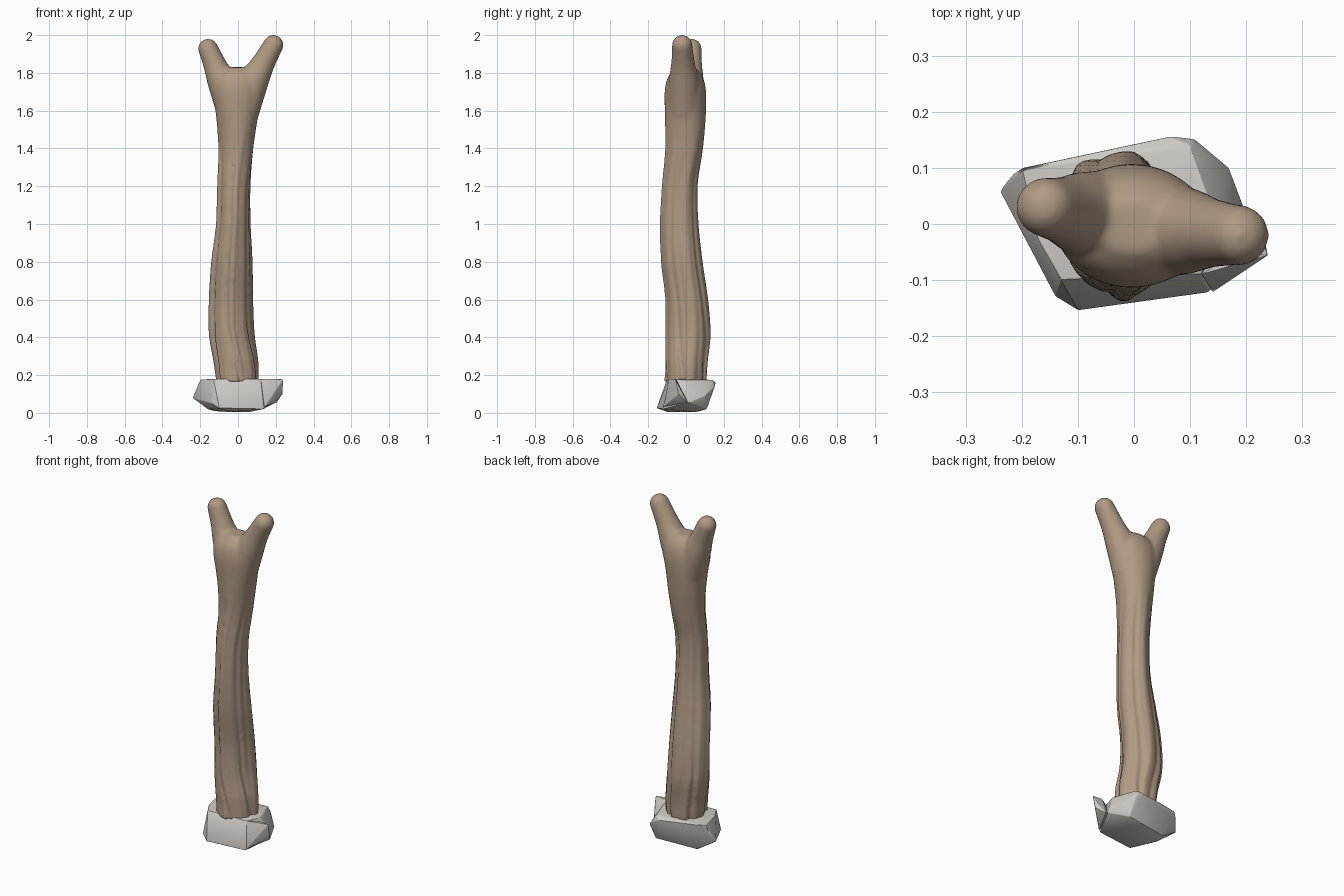
import bpy, bmesh, math
from mathutils import Vector

if "Cube" in bpy.data.objects:
    bpy.data.objects.remove(bpy.data.objects["Cube"])


def material(name, rgb):
    m = bpy.data.materials.new(name)
    m.diffuse_color = (*rgb, 1)
    m.use_nodes = True
    m.node_tree.nodes["Principled BSDF"].inputs["Base Color"].default_value = m.diffuse_color
    return m


def make_object(name, bm, mat):
    bmesh.ops.recalc_face_normals(bm, faces=bm.faces)
    me = bpy.data.meshes.new(name)
    bm.to_mesh(me)
    bm.free()
    ob = bpy.data.objects.new(name, me)
    bpy.context.collection.objects.link(ob)
    me.materials.append(mat)
    bpy.context.view_layer.objects.active = ob
    ob.select_set(True)
    return ob


def loft(bm, rings):
    loops = [[bm.verts.new(p) for p in r] for r in rings]
    n = len(loops[0])
    for a, b in zip(loops, loops[1:]):
        for i in range(n):
            bm.faces.new((a[i], a[(i + 1) % n], b[(i + 1) % n], b[i]))
    bm.faces.new(loops[0])
    bm.faces.new(loops[-1])


def spline(keys, t):
    # Catmull-Rom through rows of numbers, t in 0..len-1
    i = min(int(t), len(keys) - 2)
    f = t - i
    p = [keys[max(0, min(len(keys) - 1, i + k))] for k in (-1, 0, 1, 2)]
    return [0.5 * (2 * b + (c - a) * f + (2 * a - 5 * b + 4 * c - d) * f * f
                   + (3 * b - a - 3 * c + d) * f ** 3) for a, b, c, d in zip(*p)]


def fit(values, lo, hi):
    a, b = min(values), max(values)
    return [lo + (v - a) / (b - a) * (hi - lo) for v in values]


wood = material("wood", (0.43, 0.32, 0.23))
stone = material("stone", (0.62, 0.59, 0.56))

# trunk silhouette: z, x min, x max, y min, y max
TRUNK = [
    (0.165, -0.115, 0.11, -0.115, 0.108), (0.27, -0.13, 0.108, -0.11, 0.115),
    (0.42, -0.155, 0.088, -0.11, 0.13), (0.60, -0.155, 0.08, -0.11, 0.117),
    (0.80, -0.142, 0.077, -0.132, 0.088), (1.00, -0.117, 0.067, -0.138, 0.067),
    (1.20, -0.111, 0.066, -0.128, 0.062), (1.40, -0.104, 0.081, -0.11, 0.09),
    (1.58, -0.117, 0.108, -0.112, 0.105), (1.71, -0.14, 0.133, -0.112, 0.105),
    (1.785, -0.12, 0.12, -0.092, 0.085), (1.83, -0.06, 0.06, -0.05, 0.045)]

bm = bmesh.new()
N, STEPS = 120, 110
rings = []
for s in range(STEPS + 1):
    z, x0, x1, y0, y1 = spline(TRUNK, s / STEPS * (len(TRUNK) - 1))
    amp = max(0.0, min(1.0, (1.5 - z) / 0.25))     # grooves fade under the fork
    skew = 0.3 * max(0.0, min(1.0, (z - 0.15) / 0.3, (1.6 - z) / 0.4))
    xs, ys = [], []
    for k in range(N):
        a = 2 * math.pi * k / N
        lobes = 0.03 * math.sin(3 * a + 1.0 + 1.1 * z) + 0.03 * math.sin(7 * a - 1.6 * z)
        groove = 0.12 * abs(math.cos(2.5 * a + 0.8 * z + 0.5 * math.sin(3 * z))) ** 24
        groove += 0.05 * abs(math.cos(5.5 * a - 0.7 * z + 0.6 * math.sin(2.3 * z))) ** 12
        r = 1 + amp * (lobes - groove) + skew * math.cos(a - math.pi / 4) ** 3
        xs.append(r * math.cos(a))
        ys.append(r * math.sin(a))
    rings.append([(x, y, z) for x, y in zip(fit(xs, x0, x1), fit(ys, y0, y1))])
loft(bm, rings)

# two fork arms: x, y, z, radius, with rounded tips
ARMS = [
    [(0.03, -0.01, 1.60, 0.085), (0.085, -0.012, 1.76, 0.079),
     (0.135, -0.016, 1.855, 0.062), (0.187, -0.02, 1.947, 0.054)],
    [(-0.03, 0.01, 1.60, 0.085), (-0.088, 0.018, 1.76, 0.076),
     (-0.123, 0.024, 1.845, 0.061), (-0.158, 0.03, 1.928, 0.053)]]
for arm in ARMS:
    axis = (Vector(arm[-1][:3]) - Vector(arm[0][:3])).normalized()
    u = axis.cross(Vector((0, 1, 0))).normalized()
    v = axis.cross(u)
    rows = [spline(arm, t / 8 * 3) for t in range(9)]
    tip, tr = Vector(arm[-1][:3]), arm[-1][3]
    for k in range(1, 8):
        q = k / 8 * math.pi / 2
        rows.append([*(tip + axis * tr * math.sin(q)), tr * math.cos(q)])
    loft(bm, [[Vector(r[:3]) + r[3] * (u * math.cos(2 * math.pi * k / 32)
                                       + v * math.sin(2 * math.pi * k / 32))
               for k in range(32)] for r in rows])

post = make_object("forked_wooden_post", bm, wood)

# fuse trunk and arms, then soften mostly the fork
rm = post.modifiers.new("fuse", 'REMESH')
rm.mode = 'VOXEL'
rm.voxel_size = 0.008
rm.use_smooth_shade = True
bpy.ops.object.modifier_apply(modifier="fuse")
fork = post.vertex_groups.new(name="fork")
fork.add([p.index for p in post.data.vertices if p.co.z > 1.5], 1.0, 'REPLACE')
for name, count, group in (("soften_fork", 12, "fork"), ("soften", 2, "")):
    soft = post.modifiers.new(name, 'SMOOTH')
    soft.iterations = count
    soft.vertex_group = group
    bpy.ops.object.modifier_apply(modifier=name)
post.select_set(False)


def rock(name, points, bevel):
    b = bmesh.new()
    vs = [b.verts.new(p) for p in points]
    res = bmesh.ops.convex_hull(b, input=vs)
    bmesh.ops.delete(b, geom=[g for g in res["geom_interior"] if g.is_valid], context='VERTS')
    ob = make_object(name, b, stone)
    m = ob.modifiers.new("worn_edges", 'BEVEL')
    m.width = bevel
    m.segments = 2
    bpy.ops.object.modifier_apply(modifier="worn_edges")
    bpy.ops.object.shade_smooth_by_angle(angle=math.radians(25))
    ob.select_set(False)


# faceted base stone
rock("base_stone", [
    (-0.20, 0.10, 0.175), (0.10, 0.14, 0.175), (0.15, 0.0, 0.175), (0.12, -0.09, 0.18),
    (-0.13, -0.10, 0.18), (-0.17, -0.03, 0.178), (-0.24, 0.06, 0.08), (-0.215, 0.09, 0.13),
    (0.065, 0.157, 0.16), (0.108, 0.152, 0.14), (0.17, 0.10, 0.09), (-0.16, 0.0, 0.02),
    (-0.10, -0.155, 0.025), (-0.14, -0.13, 0.05), (0.135, -0.122, 0.02), (0.12, 0.11, 0.02),
    (-0.13, 0.08, 0.01), (-0.05, -0.10, 0.005), (0.06, 0.05, 0.005), (0.20, 0.02, 0.055)], 0.005)

# broken sliver standing off the front right of the stone
rock("stone_sliver", [
    (0.239, -0.056, 0.178), (0.12, -0.09, 0.181), (0.18, -0.05, 0.178), (0.14, -0.122, 0.03),
    (0.236, -0.04, 0.10), (0.205, 0.01, 0.055), (0.12, -0.05, 0.10)], 0.002)
